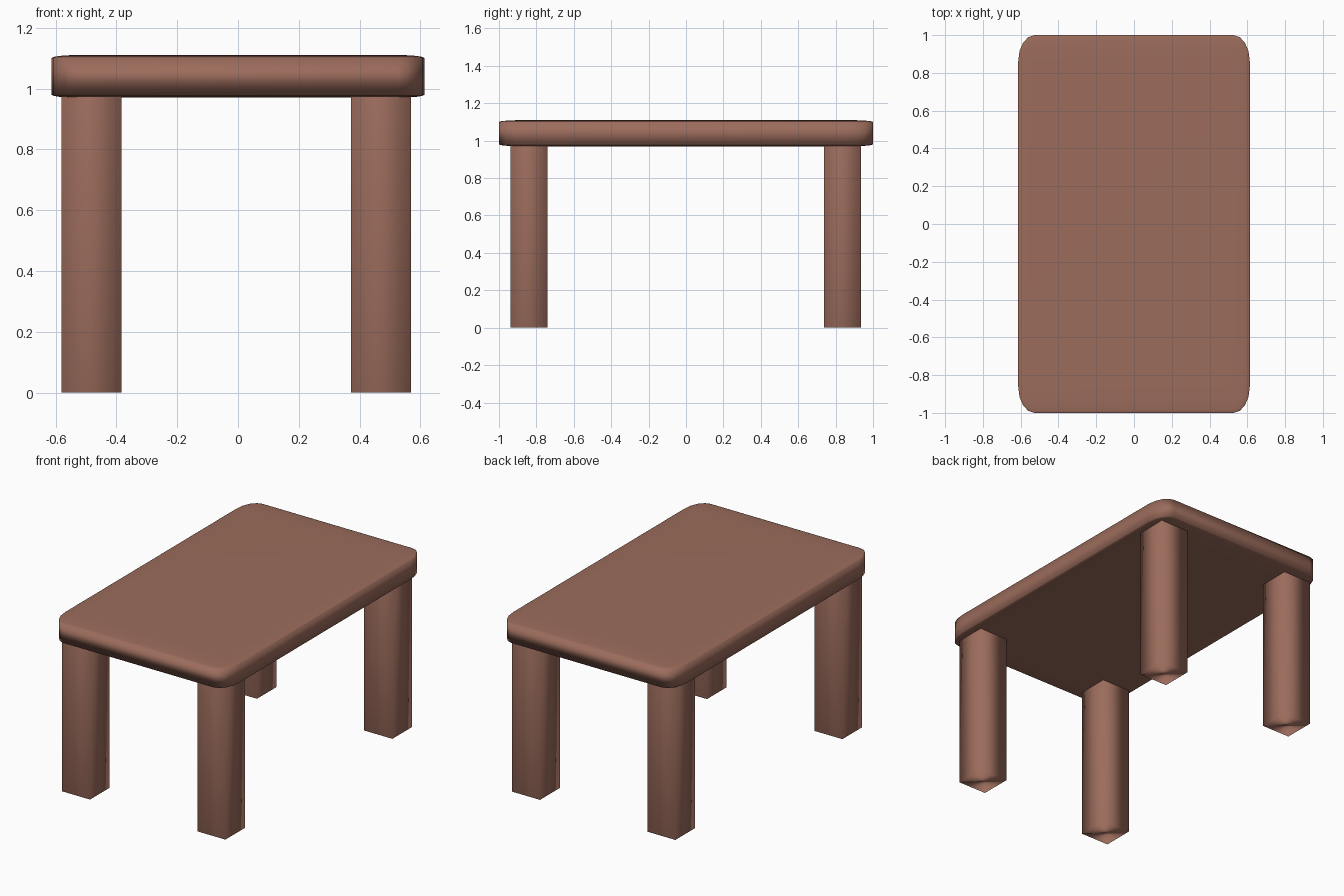
import bpy

if "Cube" in bpy.data.objects:
    bpy.data.objects.remove(bpy.data.objects["Cube"])

wood = bpy.data.materials.new("brown_wood")
wood.diffuse_color = (0.33, 0.15, 0.107, 1)
wood.use_nodes = True
wood.node_tree.nodes["Principled BSDF"].inputs["Base Color"].default_value = wood.diffuse_color


def block(name, low, high, bevel=0):
    """Smooth-shaded box between two corners; the bevel stretches with its proportions."""
    centre = [(a + b) / 2 for a, b in zip(low, high)]
    bpy.ops.mesh.primitive_cube_add(size=2, location=centre)
    obj = bpy.context.object
    obj.name = name
    obj.scale = [(b - a) / 2 for a, b in zip(low, high)]
    if bevel:
        mod = obj.modifiers.new("rounded_edges", "BEVEL")
        mod.width = bevel
        mod.segments = 4
        mod.limit_method = 'NONE'
    bpy.ops.object.shade_smooth()
    obj.data.materials.append(wood)
    return obj


# Rounded table top
block("table_top", (-0.613, -1.0, 0.97), (0.613, 1.0, 1.11), bevel=0.14)

# Four square legs
for side, x in (("left", -0.482), ("right", 0.47)):
    for end, y in (("front", -0.84), ("back", 0.837)):
        block(f"{end}_{side}_leg", (x - 0.099, y - 0.099, 0), (x + 0.099, y + 0.099, 1.0))
